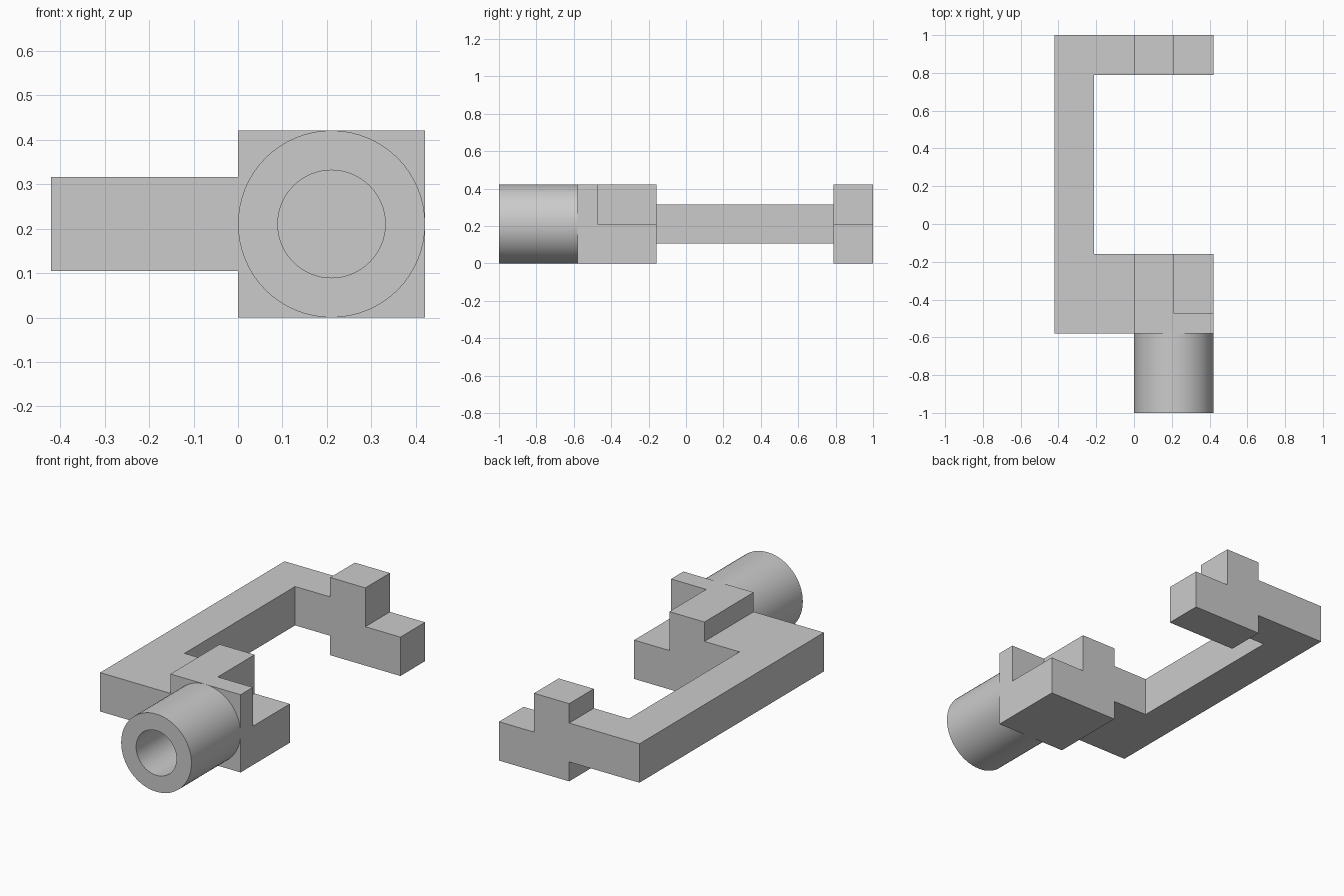
import bpy, bmesh
from math import pi, sin, cos, radians
from mathutils import Vector

cube = bpy.data.objects.get("Cube")
if cube:
    bpy.data.objects.remove(cube, do_unlink=True)

U = 2 / 9.5                      # one module; the part is 9.5 modules long
FRONT, FACE, BACK = -1, -1 + 2 * U, 1
JAW_BACK = FACE + 2 * U

grey = bpy.data.materials.new("light grey")
grey.use_nodes = True
colour = (0.6, 0.6, 0.6, 1)
grey.diffuse_color = colour
grey.node_tree.nodes["Principled BSDF"].inputs["Base Color"].default_value = colour


def finish(name, bm):
    bmesh.ops.recalc_face_normals(bm, faces=bm.faces)
    mesh = bpy.data.meshes.new(name)
    bm.to_mesh(mesh)
    bm.free()
    mesh.materials.append(grey)
    obj = bpy.data.objects.new(name, mesh)
    bpy.context.collection.objects.link(obj)
    return obj


def prism(name, outline, direction):
    """Extrude a closed 3D outline along a direction."""
    bm = bmesh.new()
    face = bm.faces.new([bm.verts.new(p) for p in outline])
    grown = bmesh.ops.extrude_face_region(bm, geom=[face], use_keep_orig=True)
    moved = [v for v in grown["geom"] if isinstance(v, bmesh.types.BMVert)]
    bmesh.ops.translate(bm, verts=moved, vec=Vector(direction))
    return finish(name, bm)


def along_y(name, xz, y0, y1):
    return prism(name, [(x, y0, z) for x, z in xz], (0, y1 - y0, 0))


def rect(x0, x1, z0, z1):
    return [(x0, z0), (x1, z0), (x1, z1), (x0, z1)]


# C-shaped frame
frame_xy = [(0, FACE), (0, JAW_BACK), (-U, JAW_BACK), (-U, BACK - U),
            (0, BACK - U), (0, BACK), (-2 * U, BACK), (-2 * U, FACE)]
prism("frame", [(x, y, U / 2) for x, y in frame_xy], (0, 0, U))

# Rear jaw with a stepped profile
step = [(0, 0), (2 * U, 0), (2 * U, U), (U, U), (U, 2 * U), (0, 2 * U)]
along_y("rear_jaw", step, BACK - U, BACK)

# Front jaw: a block with its upper back corner cut out
jaw = along_y("front_jaw", rect(0, 2 * U, 0, 2 * U), FACE, JAW_BACK)
cutter = along_y("jaw_notch_cutter", rect(U, 3 * U, U, 3 * U),
                 FACE + U / 2, JAW_BACK + U)
cutter.hide_render = True
cutter.hide_viewport = True
notch = jaw.modifiers.new("notch", "BOOLEAN")
notch.operation = "DIFFERENCE"
notch.solver = "EXACT"
notch.object = cutter

# Hollow round socket, closed at its inner end by the front jaw
SIDES = 64
bm = bmesh.new()
rings = []
for radius, y in ((U, FACE), (U, FRONT), (0.575 * U, FRONT), (0.575 * U, FACE)):
    rings.append([bm.verts.new((U + radius * cos(2 * pi * i / SIDES), y,
                                U + radius * sin(2 * pi * i / SIDES)))
                  for i in range(SIDES)])
for a, b in zip(rings, rings[1:]):
    for i in range(SIDES):
        j = (i + 1) % SIDES
        bm.faces.new((a[i], a[j], b[j], b[i]))
socket = finish("round_socket", bm)
bpy.ops.object.select_all(action="DESELECT")
socket.select_set(True)
bpy.context.view_layer.objects.active = socket
bpy.ops.object.shade_smooth_by_angle(angle=radians(30))
